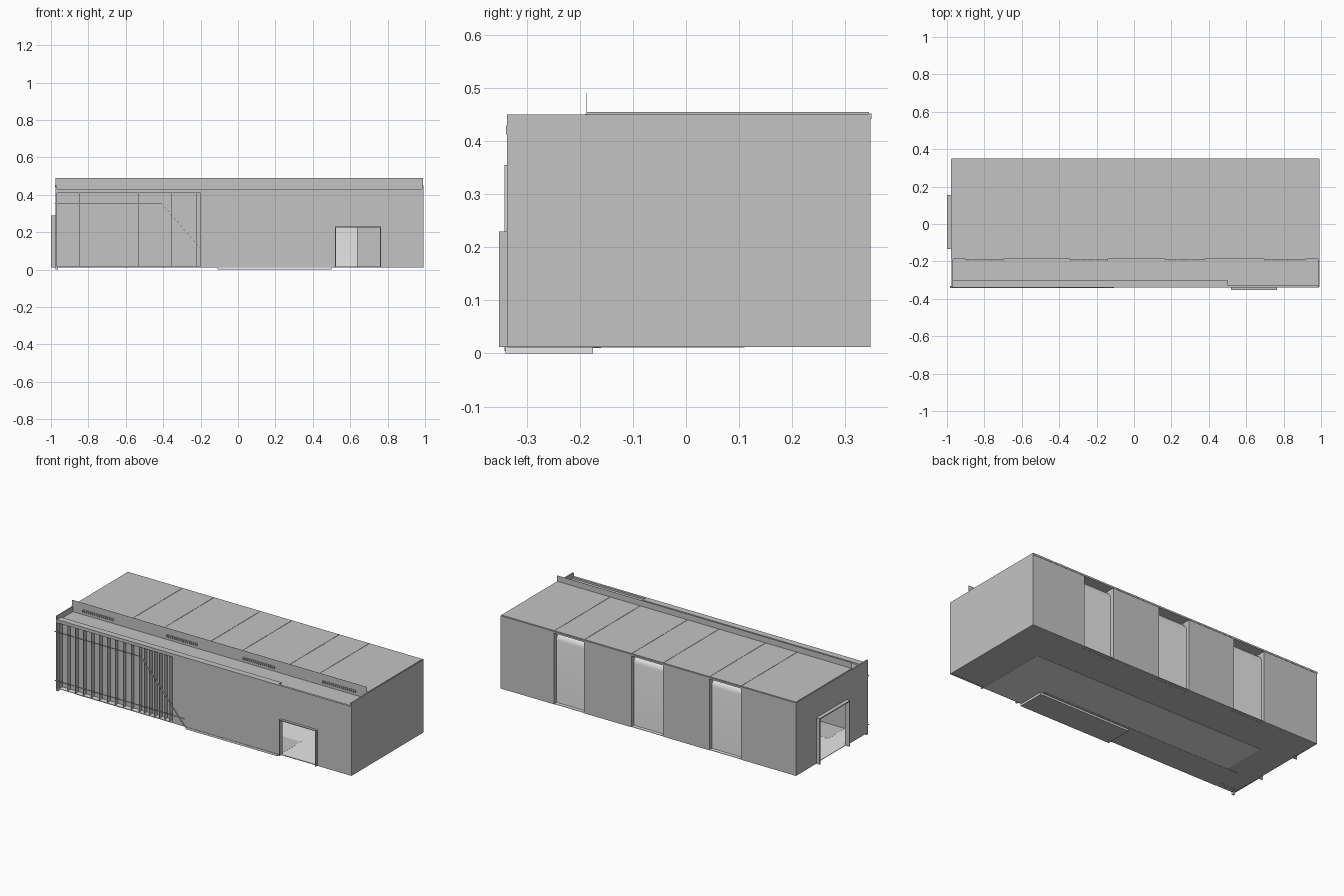
import bpy, bmesh, math

if "Cube" in bpy.data.objects:
    bpy.data.objects.remove(bpy.data.objects["Cube"])

def mat(name, c):
    m = bpy.data.materials.new(name)
    m.diffuse_color = (c, c, c, 1)
    m.use_nodes = True
    m.node_tree.nodes["Principled BSDF"].inputs["Base Color"].default_value = m.diffuse_color
    return m

GREY = mat("wall grey", 0.55)
LIGHT = mat("door light grey", 0.8)

def finish(name, bm, m):
    me = bpy.data.meshes.new(name)
    bmesh.ops.recalc_face_normals(bm, faces=bm.faces)
    bm.to_mesh(me)
    bm.free()
    me.materials.append(m)
    ob = bpy.data.objects.new(name, me)
    bpy.context.collection.objects.link(ob)
    return ob

def box(name, x0, x1, y0, y1, z0, z1, m=GREY):
    bm = bmesh.new()
    bmesh.ops.create_cube(bm, size=1)
    for v in bm.verts:
        v.co = ((x0 + x1) / 2 + v.co.x * (x1 - x0),
                (y0 + y1) / 2 + v.co.y * (y1 - y0),
                (z0 + z1) / 2 + v.co.z * (z1 - z0))
    return finish(name, bm, m)

def grey_underside(ob):
    ob.data.materials.append(GREY)
    for p in ob.data.polygons:
        if p.normal.z < -0.5:
            p.material_index = 1

XL, XR, YF, YB, ZB, ZT = -0.975, 0.99, -0.337, 0.348, 0.012, 0.45
YS = -0.187                      # step between main roof and low front roof
DOORS = [(-0.61, -0.40), (-0.09, 0.12), (0.435, 0.635)]

# floor: light inside, grey below, with lighter and darker slabs under it
grey_underside(box("floor", XL, XR, YF + 0.001, YB - 0.001, ZB + 0.001, 0.016, LIGHT))
box("floor_inset", -0.85, 0.52, -0.30, -0.14, 0.015, 0.0165)
box("under_slab_light", -0.78, 0.764, YF + 0.001, 0.11, 0.0115, 0.0135, LIGHT)
box("under_slab_grey", -0.85, 0.485, YF + 0.002, -0.16, 0.0105, 0.0125)
grey_underside(box("step_plate", -0.11, 0.5, -0.34, -0.175, 0.0, ZB, LIGHT))
box("corner_foot", -0.975, -0.962, -0.34, -0.327, 0.0, ZB, LIGHT)

# end walls, the left one with a doorway
box("right_end_wall", XR - 0.006, XR + 0.002, YF, YB, ZB, ZT)
D0, D1, DH = -0.128, 0.149, 0.283
box("left_end_wall_front", XL - 0.002, XL + 0.006, YF, D0, ZB, ZT)
box("left_end_wall_back", XL - 0.002, XL + 0.006, D1, YB, ZB, ZT)
box("left_end_wall_head", XL - 0.002, XL + 0.006, D0, D1, DH, ZT)

# left end door hood
for a, b in [(D0 - 0.006, D0), (D1, D1 + 0.006)]:
    box("end_door_jamb", -1.0, XL + 0.006, a, b, ZB, DH)
box("end_door_head", -1.0, XL + 0.006, D0 - 0.006, D1 + 0.006, DH, DH + 0.006)

# back wall piers and matching roof panels
cuts = [XL] + [v for d in DOORS for v in d] + [XR]
for i in range(0, len(cuts), 2):
    box("back_wall_pier", cuts[i], cuts[i + 1], 0.29, YB, ZB, ZT)
for a, b in zip(cuts, cuts[1:]):
    box("roof_panel", a + 0.001, b - 0.001, YS, YB - 0.003, ZT - 0.004, 0.455)
box("roof_deck", XL, XR, YS, YB - 0.003, 0.443, ZT)
box("back_roof_edge", XL, XR, YB - 0.004, YB + 0.002, 0.442, 0.452)
box("left_roof_edge", XL - 0.004, XL, YS, YB, 0.442, 0.452)

# roller doors: vertical sheet curling inward at the top
for x0, x1 in DOORS:
    prof = [(0.326, ZB)]
    for k in range(9):
        t = math.radians(90 * k / 8)
        prof.append((0.276 + 0.05 * math.cos(t), 0.388 + 0.05 * math.sin(t)))
    bm = bmesh.new()
    rows = [[bm.verts.new((x, y, z)) for x in (x0, x1)] for y, z in prof]
    for r, s in zip(rows, rows[1:]):
        bm.faces.new((r[0], s[0], s[1], r[1]))
    door = finish("roller_door", bm, LIGHT)
    for p in door.data.polygons:
        p.use_smooth = True

# front wall: finned recess on the left, doorway on the right
FIN_END, W0, W1, WH = -0.2, 0.524, 0.76, 0.225
box("front_wall_recess", XL, FIN_END, -0.307, -0.3, ZB, 0.42)
box("front_wall_header", XL, FIN_END, YF, -0.3, 0.41, 0.43)
box("front_wall_middle", FIN_END, 0.4995, YF, -0.3, ZB, 0.43)
box("front_wall_door_left", 0.5005, W0, YF, -0.325, ZB, 0.43)
box("front_wall_door_right", W1, XR, YF, -0.325, ZB, 0.43)
box("front_wall_door_head", W0, W1, YF, -0.325, WH, 0.43)
box("front_coping", XL, XR, YF - 0.002, YF + 0.01, 0.413, 0.43)
x = XL + 0.02
while x < FIN_END:
    box("front_fin", x, x + 0.0006, YF, -0.306, ZB, 0.411)
    x += 0.053 if x < -0.43 else 0.034

# front door surround
for a, b in [(W0 - 0.005, W0), (W1, W1 + 0.005)]:
    box("front_door_jamb", a, b, -0.352, YF, ZB, WH)
box("front_door_head", W0 - 0.005, W1 + 0.005, -0.352, YF, WH, WH + 0.005)

# ribbon-thin rails and diagonal brace over the fins
def rail(name, x0, z0, x1, z1):
    L, a = math.hypot(x1 - x0, z1 - z0), math.atan2(z1 - z0, x1 - x0)
    ob = box(name, 0, L, -0.005, 0.005, -0.0004, 0.0004)
    ob.location = (x0, -0.3375, z0)
    ob.rotation_euler = (0, -a, 0)

rail("upper_rail", -0.985, 0.355, -0.41, 0.355)
rail("diagonal_brace", -0.41, 0.355, -0.107, 0.005)
rail("lower_rail", -0.985, 0.06, -0.12, 0.06)

# low front roof, step wall, parapet strip and clerestory vents
box("front_roof", XL, XR, YF + 0.005, YS + 0.005, 0.415, 0.42)
box("step_wall", XL, XR, YS, YS + 0.006, 0.415, ZT)
box("parapet_strip", XL, XR, YS - 0.0004, YS + 0.0004, 0.45, 0.49)
for a, b in [(-0.90, -0.70), (-0.34, -0.14), (0.17, 0.375), (0.70, 0.915)]:
    box("vent_frame", a, b, YS - 0.003, YS, 0.436, 0.451)
    n = 16
    for k in range(n + 1):
        c = a + (b - a) * k / n
        box("vent_bar", c - 0.002, c + 0.002, YS - 0.008, YS, 0.437, 0.45)
